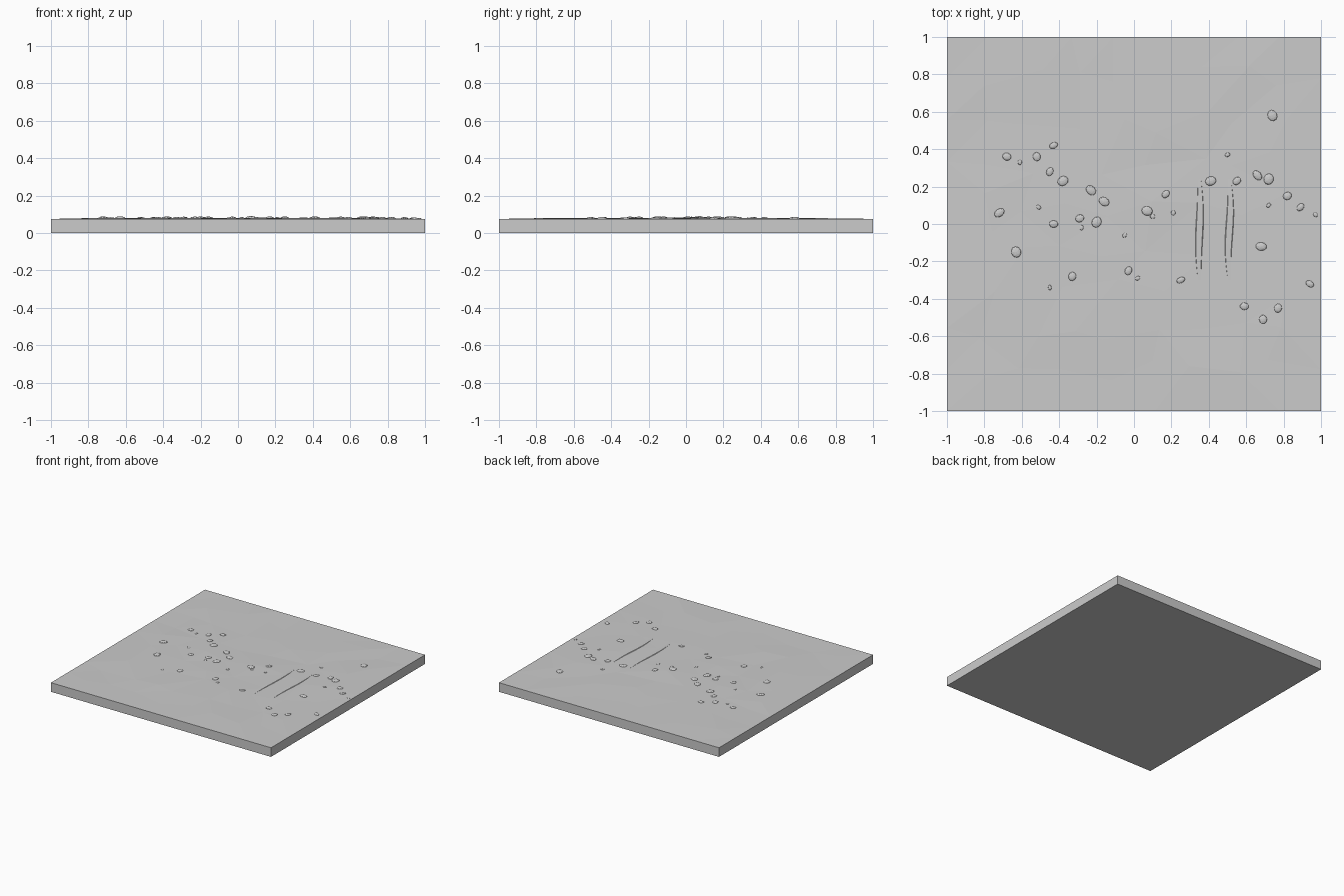
import bpy
import bmesh
import math
import random
from mathutils import Matrix, Vector

random.seed(7)
EDGE_HEIGHT = 0.075

cube = bpy.data.objects.get("Cube")
if cube:
    bpy.data.objects.remove(cube, do_unlink=True)

# One stone grey for everything
stone_grey = bpy.data.materials.new("stone grey")
stone_grey.use_nodes = True
colour = (0.6, 0.6, 0.6, 1)
stone_grey.diffuse_color = colour
shader = next(n for n in stone_grey.node_tree.nodes if n.type == "BSDF_PRINCIPLED")
shader.inputs["Base Color"].default_value = colour


def finish(bm, name):
    """Turn a bmesh into a flat shaded object with the stone material."""
    bmesh.ops.recalc_face_normals(bm, faces=bm.faces)
    mesh = bpy.data.meshes.new(name)
    bm.to_mesh(mesh)
    bm.free()
    mesh.materials.append(stone_grey)
    obj = bpy.data.objects.new(name, mesh)
    bpy.context.scene.collection.objects.link(obj)
    return obj


def ground_height(x, y):
    """Gentle rise towards the middle, level along the border."""
    rise = (1 - x * x) * (1 - y * y)
    return EDGE_HEIGHT + 0.005 * min(1, 1.6 * rise)


# Ground slab: jittered, faceted top with straight walls and a flat underside
bm = bmesh.new()
bmesh.ops.create_grid(bm, x_segments=9, y_segments=9, size=1)
for v in bm.verts:
    on_border = max(abs(v.co.x), abs(v.co.y)) > 0.99
    if not on_border:
        v.co.x += random.uniform(-0.07, 0.07)
        v.co.y += random.uniform(-0.07, 0.07)
    v.co.z = ground_height(v.co.x, v.co.y)
    if not on_border:
        v.co.z += random.uniform(-0.003, 0.002)
bmesh.ops.triangulate(bm, faces=bm.faces[:])
border = [e for e in bm.edges if e.is_boundary]
walls = bmesh.ops.extrude_edge_only(bm, edges=border)["geom"]
for v in walls:
    if isinstance(v, bmesh.types.BMVert):
        v.co.z = 0
base_edges = [e for e in bm.edges if e.is_boundary]
bmesh.ops.contextual_create(bm, geom=base_edges)
ground = finish(bm, "ground_slab")
bpy.context.view_layer.update()


def surface(x, y):
    """Height of the finished ground below a point."""
    hit, place, _, _ = ground.ray_cast(Vector((x, y, 1)), Vector((0, 0, -1)))
    return place.z if hit else EDGE_HEIGHT


# Pebbles, grouped by size, half sunk in the ground
large = [(-.72, .06), (-.63, -.15), (-.16, .12), (.74, .58), (.41, .23), (.07, .07),
         (-.23, .18), (-.38, .23), (-.2, .01), (.68, -.12), (.72, .24), (.66, .26)]
medium = [(-.43, .42), (-.68, .36), (-.29, .03), (-.43, 0), (-.03, -.25), (.25, -.3),
          (.59, -.44), (.69, -.51), (.77, -.45), (.94, -.32), (.89, .09), (.55, .23),
          (.17, .16), (.82, .15), (-.45, .28), (-.52, .36), (-.33, -.28)]
small = [(-.61, .33), (-.45, -.34), (-.28, -.02), (.1, .04), (.02, -.29), (.97, .05),
         (-.05, -.06), (.21, .06), (.5, .37), (.72, .1), (-.51, .09)]


def add_pebbles(name, places, radius, height):
    bm = bmesh.new()
    for x, y in places:
        shape = (Matrix.Translation((x, y, surface(x, y)))
                 @ Matrix.Rotation(random.uniform(0, math.pi), 4, "Z")
                 @ Matrix.Diagonal((radius, radius * random.uniform(0.65, 0.9), height, 1)))
        bmesh.ops.create_icosphere(bm, subdivisions=2, radius=1, matrix=shape)
    finish(bm, name)


add_pebbles("large_pebbles", large, 0.03, 0.009)
add_pebbles("medium_pebbles", medium, 0.024, 0.008)
add_pebbles("small_pebbles", small, 0.014, 0.005)


# Pair of narrow raised tracks, slightly bowed, fading into the ground at both ends
def add_track(name, centre, sway):
    bm = bmesh.new()
    previous = None
    steps = 14
    for i in range(steps + 1):
        t = i / steps
        y = 0.24 - 0.54 * t
        x = centre + sway * math.sin(math.pi * 2 * t)
        half = 0.012 + 0.012 * math.sin(math.pi * t)
        top = surface(x, y) + 0.003 * math.sin(math.pi * t)
        section = [(-half, -0.006), (-half * 0.7, 0), (half * 0.7, 0), (half, -0.006)]
        ring = [bm.verts.new((x + dx, y, top + dz)) for dx, dz in section]
        if previous:
            for a in range(4):
                b = (a + 1) % 4
                bm.faces.new((previous[a], previous[b], ring[b], ring[a]))
        else:
            bm.faces.new(ring)
        previous = ring
    bm.faces.new(previous)
    finish(bm, name)


add_track("left_track", 0.51, 0.006)
add_track("right_track", 0.35, 0.004)
